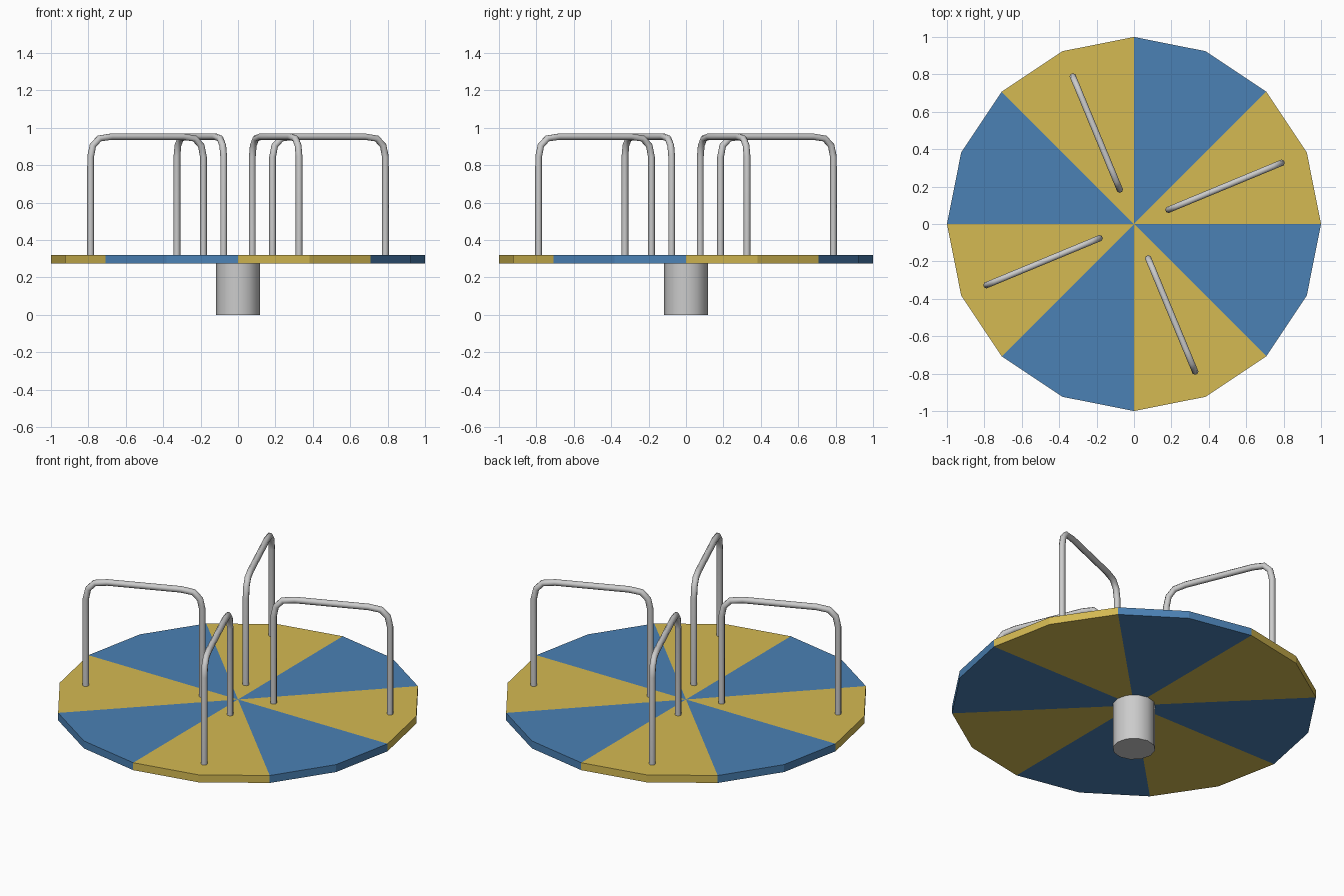
import bpy, bmesh
from math import sin, cos, pi, radians

if "Cube" in bpy.data.objects:
    bpy.data.objects.remove(bpy.data.objects["Cube"])


def material(name, color):
    m = bpy.data.materials.new(name)
    m.diffuse_color = (*color, 1)
    m.use_nodes = True
    m.node_tree.nodes["Principled BSDF"].inputs["Base Color"].default_value = m.diffuse_color
    return m


def ring_point(r, a, z):
    return (r * cos(a), r * sin(a), z)


# Deck: 16-sided disc made of eight wedges in alternating colours
SIDES, Z0, Z1 = 16, 0.275, 0.32
bm = bmesh.new()
low = [bm.verts.new(ring_point(1, 2 * pi * i / SIDES, Z0)) for i in range(SIDES)]
top = [bm.verts.new(ring_point(1, 2 * pi * i / SIDES, Z1)) for i in range(SIDES)]
c_low, c_top = bm.verts.new((0, 0, Z0)), bm.verts.new((0, 0, Z1))
for i in range(SIDES):
    j = (i + 1) % SIDES
    for verts in ((c_top, top[i], top[j]), (c_low, low[j], low[i]),
                  (low[i], low[j], top[j], top[i])):
        bm.faces.new(verts).material_index = (i // 2) % 2
mesh = bpy.data.meshes.new("deck")
bm.to_mesh(mesh)
bm.free()
mesh.materials.append(material("yellow_paint", (0.66, 0.49, 0.085)))
mesh.materials.append(material("blue_paint", (0.07, 0.22, 0.46)))
bpy.context.collection.objects.link(bpy.data.objects.new("deck", mesh))

# Central hub under the deck
bpy.ops.mesh.primitive_cylinder_add(vertices=12, radius=0.117, depth=Z0,
                                    location=(0, 0, Z0 / 2))
bpy.context.object.name = "hub"
bpy.ops.object.shade_smooth_by_angle(angle=radians(40))

# Handrails: bent tubes running radially over each yellow wedge
R_IN, R_OUT = 0.2, 0.853
bend = [(0, 0.31), (0, 0.845), (0.013, 0.905), (0.05, 0.943), (0.12, 0.953)]
path = [(R_IN + d, z) for d, z in bend] + [(R_OUT - d, z) for d, z in reversed(bend)]
for k in range(4):
    a = radians(22.5 + 90 * k)
    curve = bpy.data.curves.new("handrail", "CURVE")
    curve.dimensions = "3D"
    curve.bevel_depth = 0.018
    curve.bevel_resolution = 2
    curve.use_fill_caps = True
    spline = curve.splines.new("POLY")
    spline.points.add(len(path) - 1)
    for p, (r, z) in zip(spline.points, path):
        p.co = (*ring_point(r, a, z), 1)
    rail = bpy.data.objects.new(f"handrail_{k + 1}", curve)
    bpy.context.collection.objects.link(rail)
    bpy.ops.object.select_all(action="DESELECT")
    rail.select_set(True)
    bpy.context.view_layer.objects.active = rail
    bpy.ops.object.convert(target="MESH")
    bpy.ops.object.shade_smooth_by_angle(angle=radians(50))
